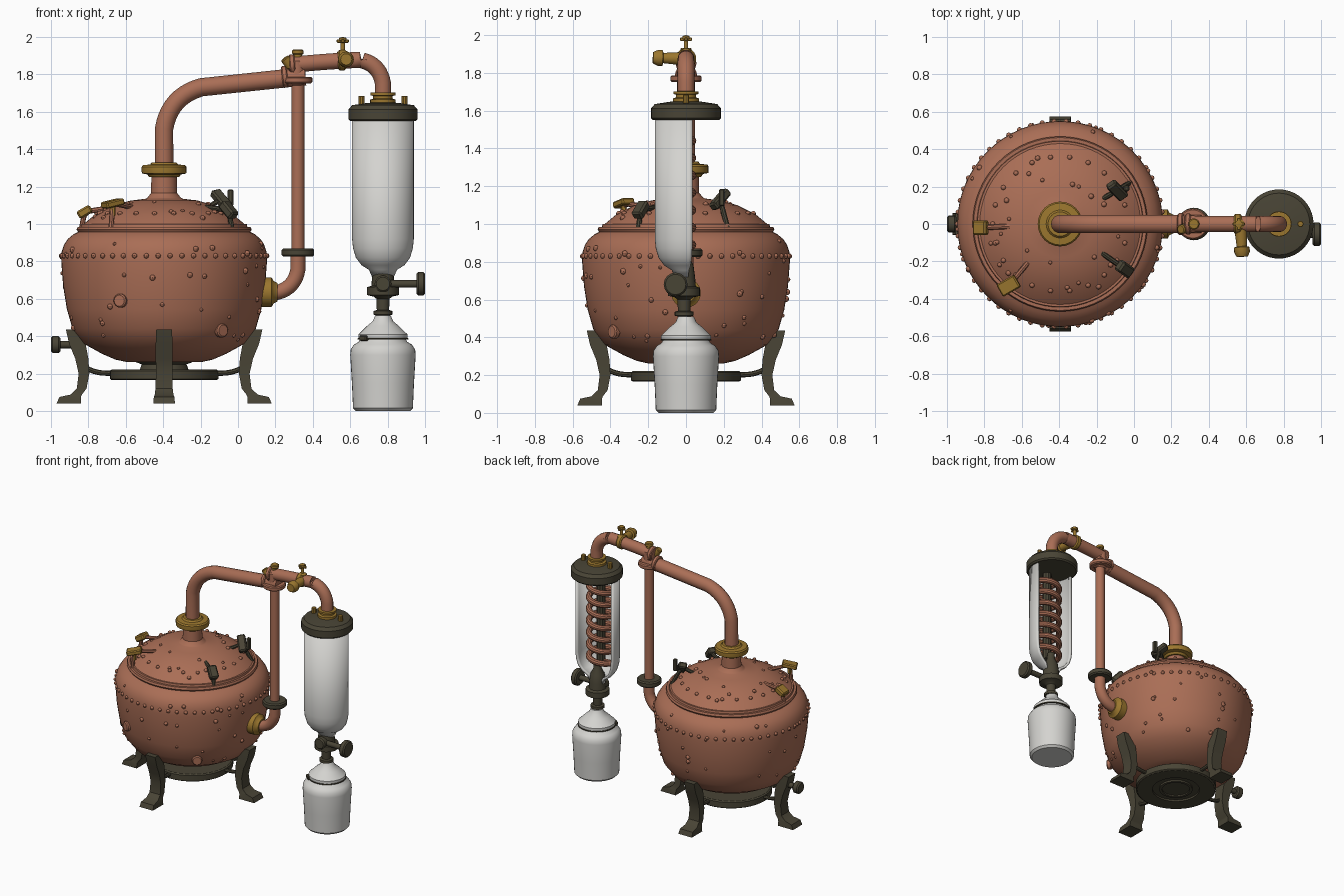
import bpy, bmesh, math, random
from mathutils import Vector, Matrix

if "Cube" in bpy.data.objects:
    bpy.data.objects.remove(bpy.data.objects["Cube"])
random.seed(4)
V = Vector

def material(name, col):
    m = bpy.data.materials.new(name)
    m.diffuse_color = (*col, 1)
    m.use_nodes = True
    m.node_tree.nodes["Principled BSDF"].inputs["Base Color"].default_value = m.diffuse_color
    return m

COPPER = material("copper", (0.40, 0.155, 0.092))
BRASS = material("brass", (0.33, 0.185, 0.028))
IRON = material("dark_iron", (0.066, 0.058, 0.036))
GLASS = material("pale_glass", (0.66, 0.655, 0.63))

def finish(name, bm, mat):
    bmesh.ops.recalc_face_normals(bm, faces=bm.faces[:])
    me = bpy.data.meshes.new(name)
    bm.to_mesh(me)
    bm.free()
    me.materials.append(mat)
    ob = bpy.data.objects.new(name, me)
    bpy.context.collection.objects.link(ob)
    return ob

def lathe(name, prof, mat, loc=(0, 0, 0), axis=(0, 0, 1), segs=32, start=0, arc=360):
    """Revolve (radius, height) points around an axis."""
    bm = bmesh.new()
    vs = [bm.verts.new((r, 0, z)) for r, z in prof]
    es = [bm.edges.new(p) for p in zip(vs, vs[1:])]
    bmesh.ops.rotate(bm, verts=vs, matrix=Matrix.Rotation(math.radians(start), 3, 'Z'))
    bmesh.ops.spin(bm, geom=vs + es, cent=(0, 0, 0), axis=(0, 0, 1),
                   angle=math.radians(arc), steps=segs)
    bmesh.ops.remove_doubles(bm, verts=bm.verts[:], dist=0.0005)
    ob = finish(name, bm, mat)
    ob.location = loc
    ob.rotation_euler = V(axis).to_track_quat('Z', 'Y').to_euler()
    return ob

def disc(name, loc, r, h, mat, axis=(0, 0, 1), segs=28):
    """Cylinder with softened rims, starting at loc and growing along axis."""
    b = min(r, h) * 0.2
    return lathe(name, [(0, 0), (r - b, 0), (r, b), (r, h - b), (r - b, h), (0, h)],
                 mat, loc, axis, segs)

def rounded(pts, rad):
    """Replace path corners with smooth bends."""
    pts = [V(p) for p in pts]
    out = [pts[0]]
    for a, b, c in zip(pts, pts[1:], pts[2:]):
        p, q = b + (a - b).normalized() * rad, b + (c - b).normalized() * rad
        for i in range(11):
            t = i / 10
            out.append(p * (1 - t) ** 2 + b * (0.7 * 2 * t * (1 - t)) + (p + q) * (0.3 * t * (1 - t)) + q * t * t)
    return out + [pts[-1]]

def tube(name, pts, r, mat, res=5):
    cu = bpy.data.curves.new(name, 'CURVE')
    cu.dimensions, cu.bevel_depth, cu.bevel_resolution, cu.use_fill_caps = '3D', r, res, True
    sp = cu.splines.new('POLY')
    sp.points.add(len(pts) - 1)
    for p, co in zip(sp.points, pts):
        p.co = (*co, 1)
    tmp = bpy.data.objects.new(name + "_path", cu)
    bpy.context.collection.objects.link(tmp)
    me = bpy.data.meshes.new_from_object(tmp.evaluated_get(bpy.context.evaluated_depsgraph_get()))
    bpy.data.objects.remove(tmp)
    me.materials.clear()
    me.materials.append(mat)
    ob = bpy.data.objects.new(name, me)
    bpy.context.collection.objects.link(ob)
    return ob

def block(name, loc, size, mat, rot=(0, 0, 0)):
    bm = bmesh.new()
    bmesh.ops.create_cube(bm, size=1)
    bmesh.ops.scale(bm, vec=size, verts=bm.verts[:])
    bmesh.ops.bevel(bm, geom=bm.edges[:], offset=min(size) * 0.2, segments=1, affect='EDGES')
    ob = finish(name, bm, mat)
    ob.location, ob.rotation_euler = loc, [math.radians(a) for a in rot]
    return ob

PX, CX = -0.395, 0.775   # pot axis and condenser axis

# Pot body and domed lid
POT = [(0, .26), (.2, .262), (.26, .275), (.33, .305), (.43, .36), (.49, .44), (.52, .545), (.54, .67),
       (.55, .8), (.548, .85), (.535, .89), (.515, .92), (.485, .945), (.455, .96)]
LID = [(.46, .97), (.43, 1.0), (.37, 1.05), (.27, 1.1), (.18, 1.125), (.1, 1.135)]
lathe("pot_body", POT, COPPER, (PX, 0, 0), segs=64)
lathe("lid", [(.44, .955), (.46, .957), (.468, .97), (.462, .985), (.445, .985), (.442, 1.0)] + LID[1:] +
      [(.09, 1.14), (.07, 1.165), (.068, 1.26)], COPPER, (PX, 0, 0), segs=64)

# Rivets and small dents over pot and lid
def radius_at(prof, z):
    for (r0, z0), (r1, z1) in zip(prof, prof[1:]):
        if z0 <= z <= z1:
            return r0 + (r1 - r0) * (z - z0) / (z1 - z0)
    return prof[-1][0]

bm = bmesh.new()
def rivet(prof, z, ang, s):
    r = radius_at(prof, z)
    m = Matrix.Translation((PX + r * math.cos(ang), r * math.sin(ang), z))
    bmesh.ops.create_uvsphere(bm, u_segments=8, v_segments=6, radius=s, matrix=m)

for i in range(54):
    rivet(POT, .83, i * math.tau / 54, .014)
for i in range(22):
    rivet(LID, 1.055, i * math.tau / 22, .014)
for i in range(60):
    rivet(POT, random.uniform(.38, .91), random.uniform(0, math.tau), random.uniform(.009, .017))
for i in range(22):
    rivet(LID, random.uniform(1.03, 1.125), random.uniform(0, math.tau), random.uniform(.01, .016))
finish("rivets", bm, COPPER)
for x, z in ((-.62, .59), (-.1, .43)):
    r = radius_at(POT, z)
    y = -math.sqrt(r * r - (x - PX) ** 2)
    disc("pot_plug", (x, y + .015, z), .037, .035, COPPER, (x - PX, y, 0), 16)

# Lid clamps: a copper arm with a brass or iron block
for x, y, z, size, rot, mat in (
        (-.67, -.33, 1.11, (.11, .075, .035), (0, -12, 30), BRASS),
        (-.82, -.02, 1.065, (.08, .08, .045), (0, -30, 0), BRASS),
        (-.09, .18, 1.13, (.13, .06, .045), (15, 40, -45), IRON),
        (-.05, -.24, 1.075, (.10, .065, .05), (0, 45, -35), IRON)):
    block("lid_clamp", (x, y, z), size, mat, rot)
    d = V((x - PX, y, 0)).normalized()
    base = V((PX, 0, 0)) + d * .445
    tube("clamp_arm", rounded([base + V((0, 0, .96)), V((x, y, z)),
         V((PX, 0, 1.09)) + d * .27], .03), .014, mat if mat == IRON else COPPER, 2)
block("clamp_lever", (-.04, .19, 1.14), (.03, .03, .09), IRON)
block("clamp_lever", (-.67, -.33, 1.075), (.03, .03, .07), BRASS)

# Legs: swept sections (inner radius, outer radius, height, half width)
LEG = [(.465, .525, .435, .042), (.42, .508, .36, .045), (.405, .475, .28, .045), (.4, .457, .2, .044),
       (.415, .467, .12, .046), (.44, .50, .088, .05), (.445, .56, .075, .055), (.445, .575, .04, .058)]
for k in range(4):
    bm = bmesh.new()
    rings = [[bm.verts.new(c) for c in ((a, -w, z), (b, -w, z), (b, w, z), (a, w, z))] for a, b, z, w in LEG]
    for p, q in zip(rings, rings[1:]):
        for i in range(4):
            bm.faces.new((p[i], p[(i + 1) % 4], q[(i + 1) % 4], q[i]))
    bm.faces.new(rings[0])
    bm.faces.new(rings[-1])
    leg = finish("leg", bm, IRON)
    leg.location, leg.rotation_euler = (PX, 0, 0), (0, 0, k * math.pi / 2)
    bar = tube("burner_bar", rounded([(.43, 0, .235), (.36, 0, .205), (.26, 0, .2)], .03), .014, IRON, 2)
    bar.location, bar.rotation_euler = leg.location, leg.rotation_euler

# Burner under the pot and its side knob
lathe("burner", [(0, .175), (.1, .175), (.1, .165), (.12, .165), (.12, .178), (.17, .178), (.17, .165),
                 (.28, .165), (.29, .172), (.29, .215), (.28, .222), (.13, .222), (.12, .25), (.19, .275),
                 (.21, .295), (0, .295)], IRON, (PX, 0, 0), segs=40)
disc("burner_knob", (-1.0, 0, .355), .045, .05, IRON, (1, 0, 0), 16)
disc("burner_knob_stem", (-.96, 0, .355), .02, .12, IRON, (1, 0, 0), 12)

# Neck flange and swan-neck pipes
lathe("neck_flange", [(.05, 1.25), (.08, 1.25), (.09, 1.265), (.118, 1.27), (.12, 1.28), (.12, 1.305),
                      (.112, 1.315), (.075, 1.318), (.065, 1.33), (.045, 1.33)], BRASS, (PX, 0, 0), segs=24)
tube("swan_neck", rounded([(PX, 0, 1.28), (PX, 0, 1.71), (.36, 0, 1.79)], .2), .049, COPPER)
tube("condenser_pipe", rounded([(.27, 0, 1.85), (.55, 0, 1.875), (CX, 0, 1.882), (CX, 0, 1.64)], .13), .044, COPPER)
disc("pipe_flange", (.235, 0, 1.785), .058, .03, COPPER, (1, 0, .1))
disc("pipe_flange", (.275, 0, 1.85), .055, .03, COPPER, (1, 0, .08))
disc("tee_joint", (.315, 0, 1.74), .045, .14, COPPER)
disc("tee_flange", (.315, 0, 1.752), .082, .035, COPPER)

# Return pipe to the pot
tube("return_pipe", [(.32, 0, .85), (.32, 0, 1.78)], .035, COPPER)
disc("return_flange", (.32, 0, .825), .087, .045, IRON)
tube("return_elbow", rounded([(.32, 0, .84), (.32, 0, .635), (.13, 0, .63)], .12), .04, COPPER)
lathe("pot_inlet", [(0, -.04), (.078, -.04), (.078, .015), (.06, .025), (.05, .045), (0, .045)],
      BRASS, (.165, 0, .635), (1, 0, 0))

# Brass fittings on the pipes
disc("tee_cap_stem", (.32, 0, 1.87), .022, .05, BRASS, segs=14)
disc("tee_cap", (.32, 0, 1.905), .03, .028, BRASS, segs=14)
disc("tee_bolt", (.285, -.02, 1.84), .026, .06, BRASS, (-.6, -.15, .8), 12)
lathe("valve_stem", [(0, 0), (.03, 0), (.03, .03), (.012, .04), (.012, .085), (.02, .09), (.02, .105), (0, .11)],
      BRASS, (.56, 0, 1.89), segs=14)
block("valve_cross", (.56, 0, 1.978), (.065, .018, .018), BRASS)
block("valve_cross", (.56, 0, 1.978), (.018, .065, .018), BRASS)
disc("valve_collar", (.535, 0, 1.875), .054, .04, BRASS, (1, 0, .03))
lathe("valve_spout", [(0, 0), (.036, 0), (.032, .06), (.027, .12), (.042, .125), (.042, .15), (.03, .175), (0, .175)],
      BRASS, (.57, 0, 1.875), (.05, -1, .03), 16)

# Condenser cap, collar and bolts
lathe("condenser_cap", [(0, 1.55), (.175, 1.55), (.185, 1.56), (.185, 1.612), (.165, 1.635), (.08, 1.648), (0, 1.65)],
      IRON, (CX, 0, 0), segs=40)
lathe("condenser_collar", [(0, 1.64), (.068, 1.64), (.068, 1.665), (.052, 1.67), (.052, 1.685), (.066, 1.688),
                           (.066, 1.702), (0, 1.705)], BRASS, (CX, 0, 0))
for dx in (-.115, .115):
    disc("cap_bolt", (CX + dx, 0, 1.63), .017, .055, BRASS, segs=10)

# Cut-away glass jacket, open to the front
jacket = lathe("glass_jacket", [(.165, 1.56), (.165, .92), (.16, .87), (.145, .82), (.115, .78), (.075, .755),
                                (.06, .72)], GLASS, (CX, 0, 0), segs=36, start=-12, arc=204)
mod = jacket.modifiers.new("thickness", 'SOLIDIFY')
mod.thickness, mod.offset = .018, -1

# Cooling coil around a central rod
CY, N = -.055, 7
coil = [(CX - .088 * math.cos(t * math.tau), CY - .088 * math.sin(t * math.tau), 1.51 - .092 * t)
        for t in (i / 28 for i in range(N * 28 + 1))]
tube("cooling_coil", [(CX, CY, 1.52)] + coil + [(CX, CY, .86)], .022, COPPER, 3)
tube("condenser_rod", [(CX, CY, 1.56), (CX, CY, .84)], .032, IRON, 3)

# Drain valve with side knob
lathe("drain_valve", [(0, .88), (.025, .87), (.03, .82), (.05, .78), (.058, .72), (.062, .67), (.085, .662),
                      (.085, .62), (.05, .612), (.035, .6), (.033, .54), (.05, .535), (.05, .515), (.03, .51),
                      (.03, .46), (0, .46)], IRON, (CX, -.01, 0), segs=20)
disc("valve_body", (CX, -.01, .68), .045, .09, IRON, (0, -1, 0), 16)
disc("valve_rod", (CX, -.055, .68), .02, .19, IRON, (1, 0, 0), 12)
disc("valve_knob", (.955, -.055, .68), .063, .045, IRON, (1, 0, 0), 16)

# Collecting bottle
lathe("bottle", [(0, 0), (.145, 0), (.16, .015), (.166, .15), (.175, .3), (.172, .33), (.155, .355), (.13, .37),
                 (.122, .385), (.132, .39), (.132, .41), (.12, .42), (.085, .455), (.055, .48), (.042, .51), (0, .51)],
      GLASS, (CX, 0, 0), segs=40)
lathe("bottle_wire", [(.11, .382), (.136, .383), (.136, .389), (.11, .391)], IRON, (CX, 0, 0), segs=32)
block("bottle_clip", (CX - .1, -.085, .39), (.05, .03, .03), IRON, (0, 0, -40))

for ob in bpy.context.scene.objects:
    ob.select_set(ob.type == 'MESH')
bpy.context.view_layer.objects.active = jacket
bpy.ops.object.shade_smooth_by_angle(angle=math.radians(35))
